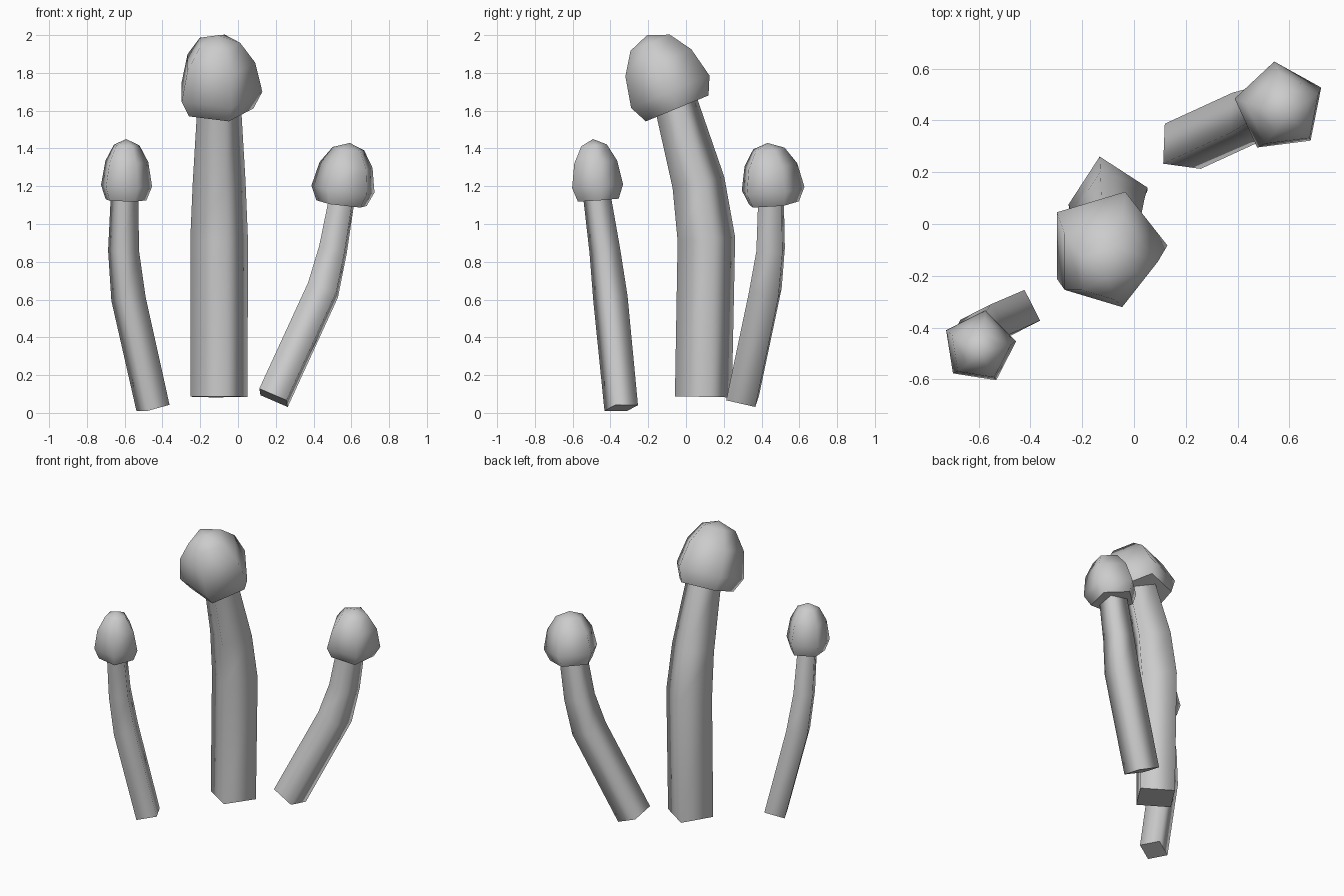
import bpy
from math import cos, sin, radians, tau
from mathutils import Vector

if "Cube" in bpy.data.objects:
    bpy.data.objects.remove(bpy.data.objects["Cube"])

UP = Vector((0, 0, 1))


def ring(centre, axis, radius, sides, phase):
    """Points of a regular polygon facing along axis."""
    turn = UP.rotation_difference(Vector(axis).normalized())
    pts = []
    for i in range(sides):
        a = radians(phase) + tau * i / sides
        pts.append(Vector(centre) + turn @ Vector((radius * cos(a), radius * sin(a), 0)))
    return pts


def loft(name, rings, apex=None):
    """Skin rings in order; flat ends, or a fan to an apex, with smooth sides."""
    n = len(rings[0])
    verts = [p for r in rings for p in r]
    faces = []
    for k in range(len(rings) - 1):
        for i in range(n):
            j = (i + 1) % n
            faces.append((k * n + i, k * n + j, (k + 1) * n + j, (k + 1) * n + i))
    last = (len(rings) - 1) * n
    if apex is not None:
        verts.append(apex)
        faces += [(last + i, last + (i + 1) % n, len(verts) - 1) for i in range(n)]
    else:
        faces.append(tuple(range(last, last + n)))
    faces.append(tuple(reversed(range(n))))
    mesh = bpy.data.meshes.new(name)
    mesh.from_pydata([tuple(v) for v in verts], [], faces)
    for p in mesh.polygons:
        p.use_smooth = len(set(p.vertices) - set(range(n))) > 0
    if apex is None:
        mesh.polygons[len(faces) - 2].use_smooth = False
    mesh.update()
    bpy.context.collection.objects.link(bpy.data.objects.new(name, mesh))


def stem(name, path, radii, phase):
    """Bent four-sided stem."""
    pts = [Vector(p) for p in path]
    dirs = [(b - a).normalized() for a, b in zip(pts, pts[1:])]
    tangents = [dirs[0]] + [a + b for a, b in zip(dirs, dirs[1:])] + [dirs[-1]]
    loft(name, [ring(p, t, r, 4, phase) for p, t, r in zip(pts, tangents, radii)])


# relative radius and height of each cap ring
PROFILE = [(0.80, -0.40), (1.0, 0.0), (0.84, 0.70), (0.50, 1.18)]


def cap(name, centre, axis, radius, height, phase):
    """Five-sided domed cap with a tucked-in flat underside."""
    c, ax = Vector(centre), Vector(axis).normalized()
    loft(name, [ring(c + ax * h * height, ax, r * radius, 5, phase) for r, h in PROFILE],
         c + ax * 1.36 * height)


# tall middle mushroom
stem("middle_stem",
     [(-0.1, 0.092, 0.085), (-0.1, 0.108, 0.92), (-0.1, 0.066, 1.22), (-0.1, -0.065, 1.68)],
     [0.154, 0.156, 0.143, 0.115], 12)
cap("middle_cap", (-0.107, -0.083, 1.70), (0, -0.38, 0.92), 0.236, 0.238, 0)

# right mushroom
stem("right_stem",
     [(0.188, 0.30, 0.08), (0.45, 0.42, 0.65), (0.503, 0.448, 0.865), (0.553, 0.45, 1.15)],
     [0.112, 0.112, 0.098, 0.088], 40)
cap("right_cap", (0.562, 0.451, 1.18), (0.12, -0.08, 1), 0.178, 0.185, 25)

# left mushroom
stem("left_stem",
     [(-0.45, -0.343, 0.026), (-0.58, -0.40, 0.605), (-0.606, -0.43, 0.86), (-0.60, -0.475, 1.17)],
     [0.094, 0.096, 0.086, 0.076], 72)
cap("left_cap", (-0.597, -0.475, 1.20), (0.02, -0.07, 1), 0.144, 0.184, 9)
